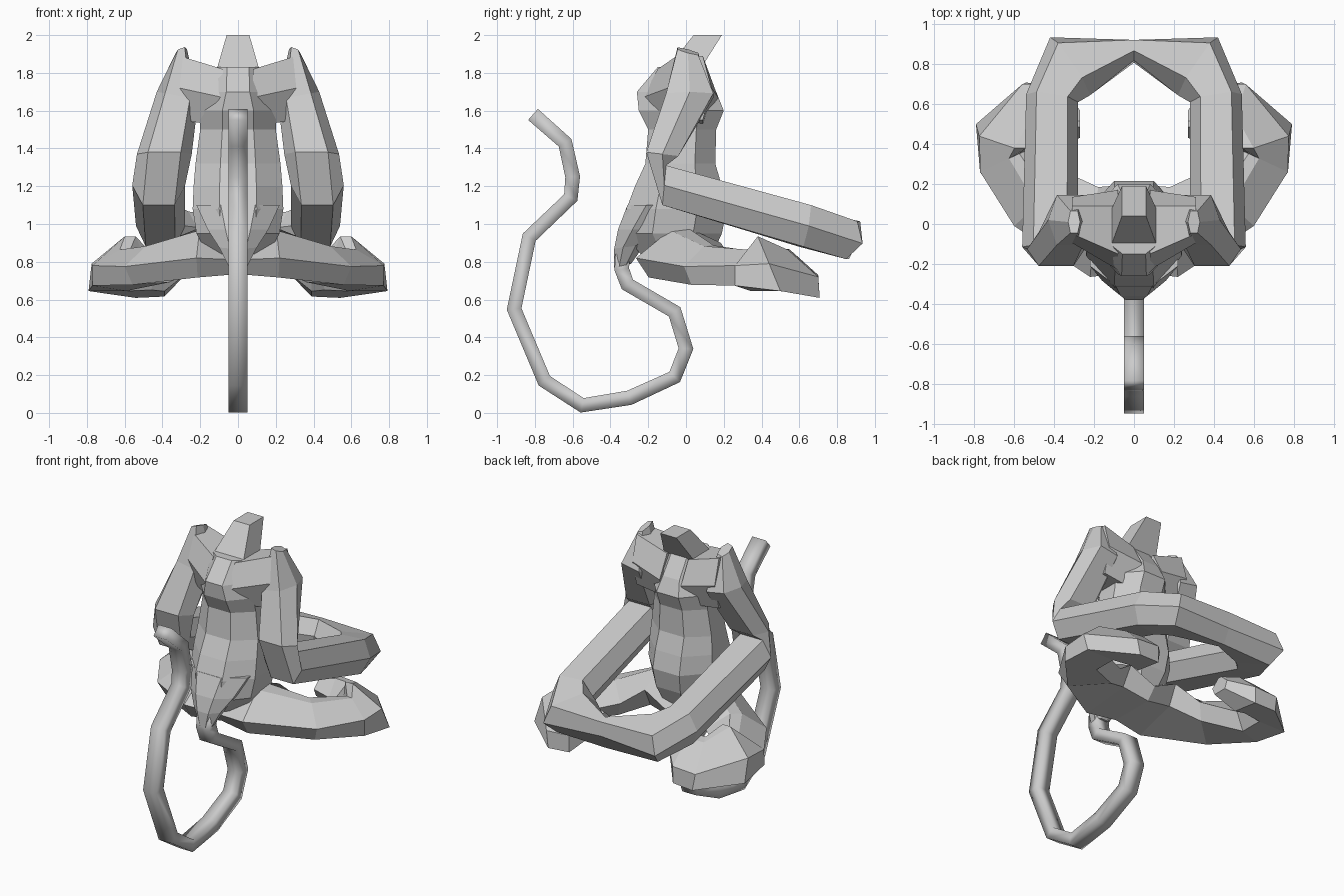
import bpy, bmesh, math
from mathutils import Vector as V

if "Cube" in bpy.data.objects:
    bpy.data.objects.remove(bpy.data.objects["Cube"])

HEX = [(1, 0), (.6, 1), (-.6, 1), (-1, 0), (-.6, -1), (.6, -1)]
RIDGED = [(1, 0), (.2, 1), (-.2, 1), (-1, 0), (-.7, -1), (.7, -1)]
SQUARE = [(1, 1), (-1, 1), (-1, -1), (1, -1)]
_k = 1 / math.cos(math.pi / 8)
OCT = [(_k * math.cos(math.pi * (i + .5) / 4), _k * math.sin(math.pi * (i + .5) / 4))
       for i in range(8)]


def loft(name, rings, section=HEX, mirror=False):
    """rings: (centre, u, v); the section is placed in the u/v plane of each."""
    bm = bmesh.new()
    loops = []
    for c, u, v in rings:
        loops.append([bm.verts.new(V(c) + a * V(u) + b * V(v)) for a, b in section])
    n = len(section)
    for p, q in zip(loops, loops[1:]):
        for i in range(n):
            j = (i + 1) % n
            bm.faces.new((p[i], p[j], q[j], q[i]))
    bm.faces.new(loops[0])
    bm.faces.new(loops[-1])
    bmesh.ops.recalc_face_normals(bm, faces=bm.faces[:])
    me = bpy.data.meshes.new(name)
    bm.to_mesh(me)
    bm.free()
    ob = bpy.data.objects.new(name, me)
    bpy.context.collection.objects.link(ob)
    if mirror:
        ob.modifiers.new("mirror", 'MIRROR').use_axis[0] = True
    return ob


# torso: y, z, half width, half depth
torso = [(-.04, 1.83, .14, .11), (-.05, 1.70, .15, .21), (-.025, 1.60, .20, .225),
         (-.02, 1.50, .20, .18), (-.03, 1.32, .225, .185), (-.04, 1.20, .235, .23),
         (-.05, 1.08, .24, .265), (-.07, .95, .22, .26), (-.05, .84, .16, .19)]
loft("torso", [((0, y, z), (w, 0, 0), (0, d, 0)) for y, z, w, d in torso], OCT)

# neck
loft("neck", [((0, .115, 2.0), (.06, 0, 0), (0, .075, 0)),
              ((0, -.02, 1.81), (.115, 0, 0), (0, .09, 0))], SQUARE)

# shoulder bridges
loft("shoulder", [((.08, -.03, 1.67), (0, .20, 0), (0, 0, .15)),
                  ((.31, .02, 1.72), (0, .115, 0), (0, 0, .17))], mirror=True)

# arms, ending in joined hands on the centre line
loft("arm", [((.30, .01, 1.915), (.03, 0, -.01), (0, .055, -.015)),
             ((.32, .02, 1.68), (.11, 0, .02), (0, .125, 0)),
             ((.39, -.125, 1.37), (.145, 0, 0), (0, .085, -.01)),
             ((.42, -.115, 1.205), (.14, 0, 0), (0, .01, .105)),
             ((.41, .63, .99), (.13, .02, 0), (0, .02, .11)),
             ((.32, .79, .94), (.10, .145, -.043), (0, .03, .10)),
             ((0, .865, .92), (0, .045, -.01), (0, .03, .10))], mirror=True)

# folded legs with feet turned inward
loft("leg", [((0, -.02, .81), (0, -.22, 0), (0, 0, .075)),
             ((.20, -.04, .86), (.02, -.225, -.04), (0, 0, .115)),
             ((.46, .12, .785), (.14, -.13, -.01), (0, 0, .10)),
             ((.64, .32, .76), (.13, -.06, .02), (-.04, .02, .10)),
             ((.63, .44, .79), (.145, .0, 0), (-.06, -.06, .145)),
             ((.50, .56, .75), (.06, .14, -.03), (0, -.05, .12)),
             ((.39, .56, .75), (0, .14, -.02), (0, -.04, .12)),
             ((.27, .50, .79), (0, .07, 0), (0, 0, .05))], RIDGED, mirror=True)

# tail root blending the lower back into the tail
loft("tail_root", [((0, -.14, 1.10), (.22, 0, 0), (0, .17, 0)),
                   ((0, -.23, .97), (.16, 0, 0), (0, .13, 0)),
                   ((0, -.30, .88), (.10, 0, 0), (0, .08, .01)),
                   ((0, -.335, .78), (.05, 0, 0), (0, .045, .01))], OCT)

# curled square tail in the y/z plane, shaded round
path = [V((0, y, z)) for y, z in [
    (-.335, .84), (-.34, .76), (-.31, .68), (-.06, .535), (0, .34), (-.06, .19),
    (-.30, .08), (-.55, .04), (-.75, .17), (-.91, .55), (-.83, .93),
    (-.61, 1.14), (-.60, 1.25), (-.64, 1.43), (-.81, 1.58)]]
rings = []
for i, p in enumerate(path):
    a = (p - path[max(i - 1, 0)]).normalized()
    b = (path[min(i + 1, len(path) - 1)] - p).normalized()
    t = (a + b).normalized()
    rings.append((p, (.05, 0, 0), V((0, -t.z, t.y)) * .039))
tail = loft("tail", rings, SQUARE)
bpy.context.view_layer.objects.active = tail
tail.select_set(True)
bpy.ops.object.shade_smooth_by_angle(angle=math.radians(100))
